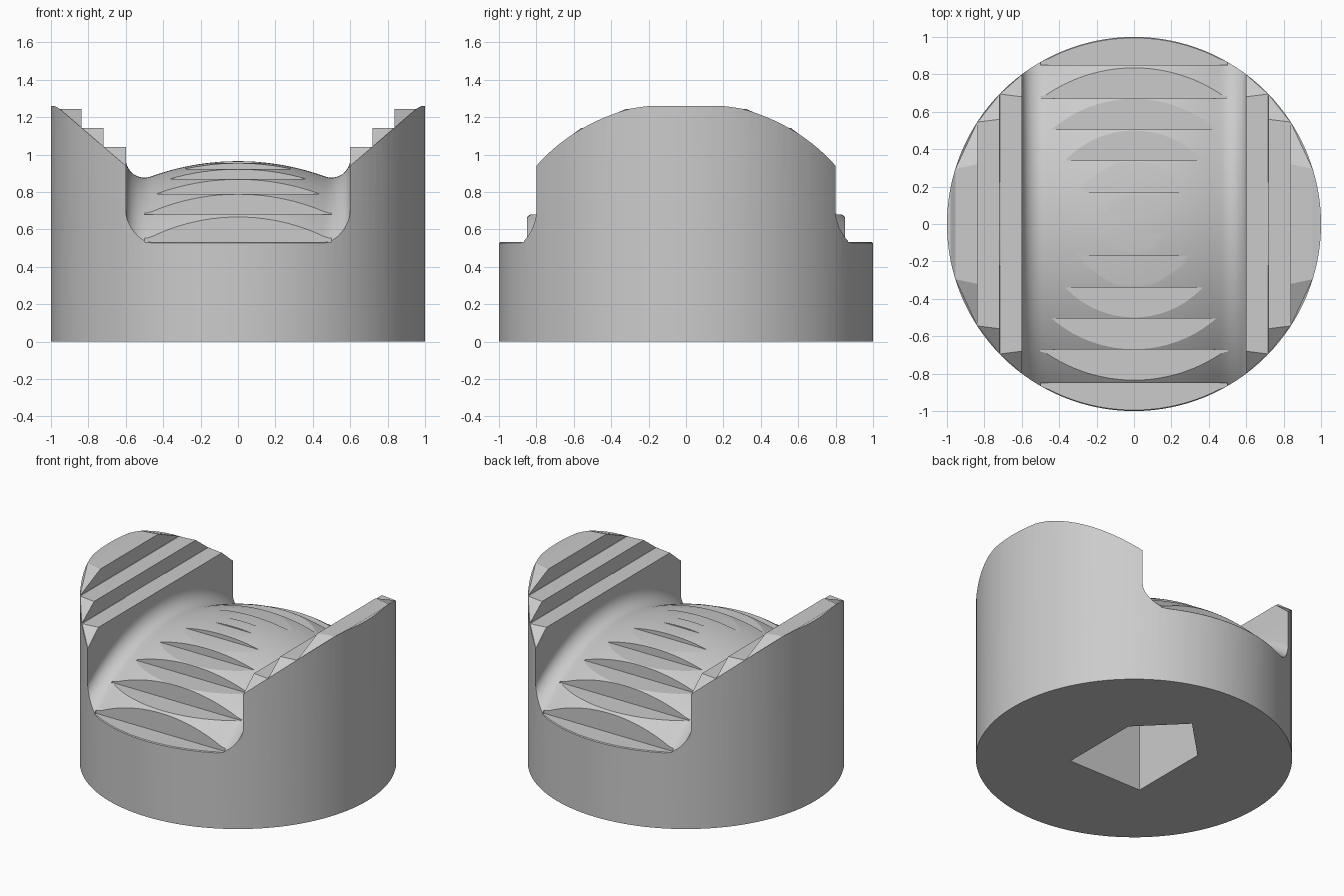
import bpy, bmesh, math

if "Cube" in bpy.data.objects:
    bpy.data.objects.remove(bpy.data.objects["Cube"])

grey = bpy.data.materials.new("light grey")
grey.diffuse_color = (0.6, 0.6, 0.6, 1)
grey.use_nodes = True
grey.node_tree.nodes["Principled BSDF"].inputs["Base Color"].default_value = grey.diffuse_color

R, ZC = 1.36, -0.395          # dome radius and centre height
WALL, FIL = 0.6, 0.1          # channel half width, fillet radius


def dome(r):
    return ZC + math.sqrt(R * R - r * r)


def slope(x):
    return 0.94 + 0.86 * (x - WALL)


def finish(name, bm):
    bmesh.ops.recalc_face_normals(bm, faces=bm.faces)
    me = bpy.data.meshes.new(name)
    bm.to_mesh(me)
    bm.free()
    ob = bpy.data.objects.new(name, me)
    bpy.context.collection.objects.link(ob)
    me.materials.append(grey)
    return ob


def loft(name, rings):
    """Closed solid through a list of equal-length rings."""
    bm = bmesh.new()
    vs = [[bm.verts.new(p) for p in ring] for ring in rings]
    n = len(rings[0])
    for a, b in zip(vs, vs[1:]):
        for i in range(n):
            j = (i + 1) % n
            bm.faces.new((a[i], a[j], b[j], b[i]))
    bm.faces.new(vs[0])
    bm.faces.new(vs[-1][::-1])
    if len(rings) > 2:
        bmesh.ops.triangulate(bm, faces=bm.faces)
    return finish(name, bm)


def combine(body, tool, op):
    m = body.modifiers.new(tool.name, 'BOOLEAN')
    m.operation, m.object, m.solver = op, tool, 'EXACT'
    bpy.context.view_layer.objects.active = body
    bpy.ops.object.modifier_apply(modifier=m.name)
    bpy.data.objects.remove(tool, do_unlink=True)


# Round body
bm = bmesh.new()
bmesh.ops.create_cone(bm, cap_ends=True, segments=128, radius1=1, radius2=1, depth=1.4)
bmesh.ops.translate(bm, verts=bm.verts, vec=(0, 0, 0.7))
body = finish("jaw_body", bm)


# Channel with domed floor, filleted corners and sloping wall tops
def section(y):
    rho = math.sqrt(R * R - y * y)
    cx = WALL - FIL
    cz = ZC + math.sqrt((rho + FIL) ** 2 - cx ** 2)
    xt = cx * rho / (rho + FIL)
    half = [(xt * i / 10, ZC + math.sqrt(rho ** 2 - (xt * i / 10) ** 2)) for i in range(11)]
    a0 = math.atan2(ZC - cz, -cx)
    for i in range(1, 9):
        a = a0 + (0 - a0) * i / 8
        half.append((cx + FIL * math.cos(a), cz + FIL * math.sin(a)))
    half[-1] = (WALL, cz)
    half += [(WALL, max(slope(WALL), cz + 0.002)), (0.72, slope(0.72)),
             (0.954, 1.245), (0.98, 1.26), (1.1, 1.255), (1.1, 1.6)]
    pts = [(-x, z) for x, z in half[:0:-1]] + half
    return [(x, y, z) for x, z in pts]


N = 72
combine(body, loft("channel_cutter", [section(-1.1 + 2.2 * i / N) for i in range(N + 1)]),
        'DIFFERENCE')

# Stepped grip notches carved into the dome
risers = [0.85, 0.67, 0.505, 0.34, 0.17, 0.05]
reach = [0.995, 0.835, 0.67, 0.50, 0.33, 0.155]
left = [(-1.2, 1.5), (-1.2, dome(reach[0]))]
for i, y in enumerate(risers):
    left.append((-y, dome(reach[i])))
    left.append((-y, dome(reach[i + 1]) if i < 5 else 1.0))
profile = left + [(-y, z) for y, z in left[::-1]]
combine(body, loft("notch_cutter", [[(x, y, z) for y, z in profile] for x in (-0.5, 0.5)]),
        'DIFFERENCE')

# House-shaped socket in the underside
house = [(-0.285, -0.285), (0.285, -0.285), (0.285, 0.285), (0, 0.57), (-0.285, 0.285)]
combine(body, loft("socket_cutter", [[(x, y, z) for x, y in house] for z in (-0.1, 0.6)]),
        'DIFFERENCE')

# Steps on the sloping wall tops: inner x, outer x, top z, inner and outer end y
steps = [(0.60, 0.718, 1.04, 0.68, 0.695),
         (0.718, 0.838, 1.143, 0.56, 0.545),
         (0.838, 0.955, 1.245, 0.32, 0.295)]
for side in (-1, 1):
    for k, (xa, xb, z, ya, yb) in enumerate(steps):
        bm = bmesh.new()
        low = slope(xa) - 0.05
        rim = 0.997 * math.sqrt(1 - xa * xa)
        for s in (-1, 1):
            for p in ((xa, rim, slope(xa)), (xa, ya, z), (xb, yb, z),
                      (xb, yb * 0.95, low), (xa, ya, low)):
                bm.verts.new((side * p[0], s * p[1], p[2]))
        bmesh.ops.convex_hull(bm, input=bm.verts)
        combine(body, finish(f"wall_step_{k}", bm), 'UNION')

# Smooth curved faces, keep edges sharp
body.select_set(True)
bpy.context.view_layer.objects.active = body
bpy.ops.object.shade_smooth_by_angle(angle=math.radians(20))
